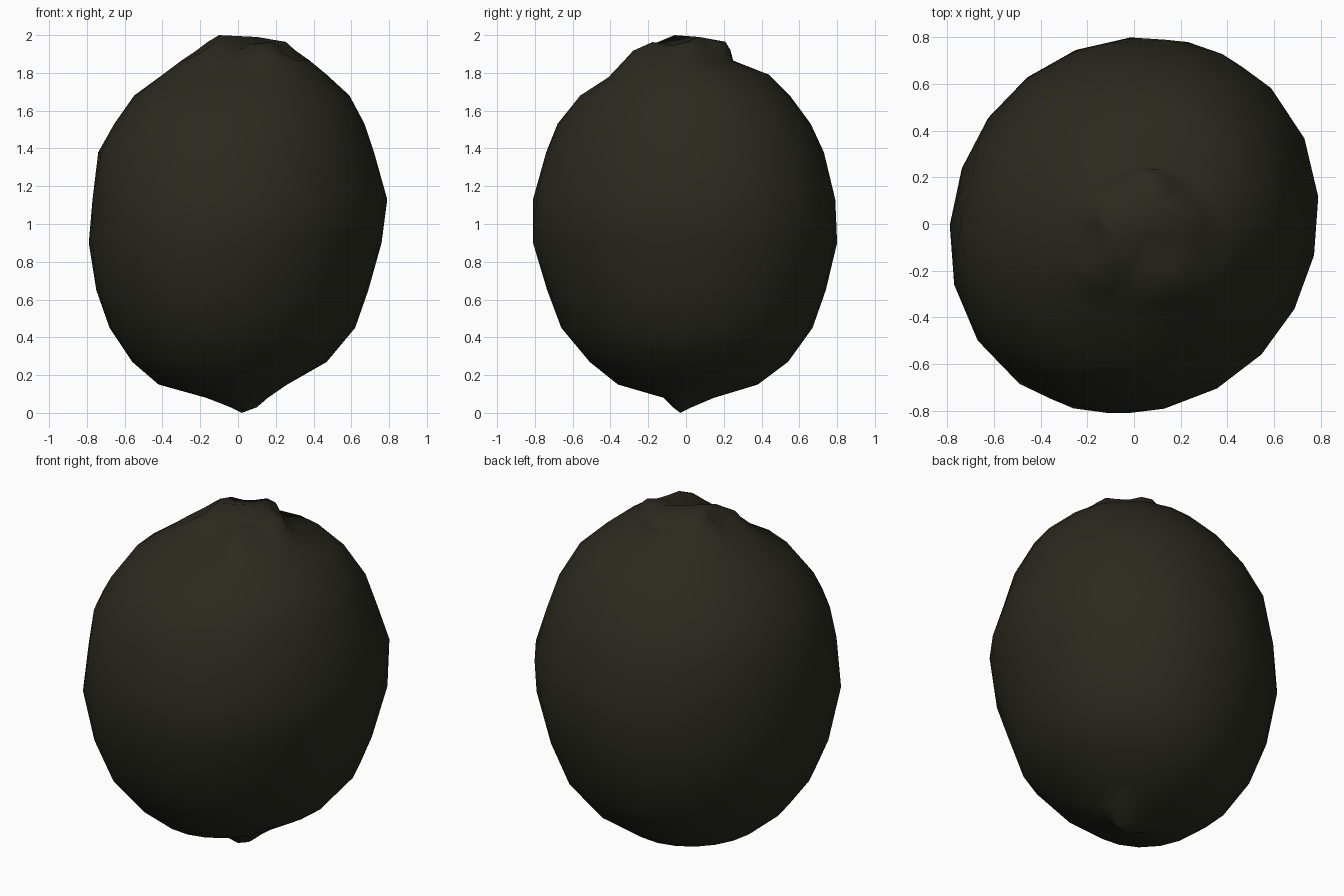
import bpy, bmesh, math

if "Cube" in bpy.data.objects:
    bpy.data.objects.remove(bpy.data.objects["Cube"])

SIDES = 20
# Cross-sections: z, left x, right x, front y, back y
RINGS = [
    (0.03, -0.04, 0.10, -0.07, 0.03),
    (0.08, -0.17, 0.16, -0.12, 0.15),
    (0.15, -0.42, 0.26, -0.36, 0.38),
    (0.27, -0.56, 0.47, -0.51, 0.54),
    (0.45, -0.68, 0.62, -0.66, 0.67),
    (0.65, -0.75, 0.69, -0.735, 0.74),
    (0.90, -0.79, 0.76, -0.81, 0.80),
    (1.13, -0.77, 0.79, -0.81, 0.79),
    (1.38, -0.74, 0.72, -0.74, 0.73),
    (1.53, -0.655, 0.67, -0.68, 0.66),
    (1.68, -0.55, 0.59, -0.56, 0.55),
    (1.79, -0.40, 0.47, -0.445, 0.44),
    (1.865, -0.30, 0.38, -0.36, 0.25),
    (1.91, -0.23, 0.29, -0.30, 0.225),
    (1.955, -0.16, 0.25, -0.21, 0.20),
]

bm = bmesh.new()
loops = []
for i, (z, xl, xr, yf, yb) in enumerate(RINGS):
    loop = []
    for k in range(SIDES):
        a = 2 * math.pi * (k + 0.5 * (i % 2)) / SIDES
        c, s = math.cos(a), math.sin(a)
        # Body is wider along one diagonal
        r = 1.0 + 0.01 * math.sin(2 * a) ** 2
        if 0.1 < z < 1.85:
            r += 0.038 * math.sin(2 * a)
        dz = 0.0
        # Puckered folds around the stem end, lower at the front
        if z > 1.9:
            dz = 0.012 * math.sin(5 * a + 0.6)
            r += 0.05 * math.sin(5 * a + 0.6)
        # Dent in front of the stem end
        front = max(0.0, -math.sin(a + 0.2)) ** 6
        if z > 1.75:
            r -= 0.08 * front
            dz -= 0.02 * front
        x = (xl + xr) / 2 + (xr - xl) / 2 * c * r
        y = (yf + yb) / 2 + (yb - yf) / 2 * s * r
        loop.append(bm.verts.new((x, y, z + dz)))
    loops.append(loop)

# Skin between the staggered rings, as triangles
for i in range(len(loops) - 1):
    lo, hi = loops[i], loops[i + 1]
    for k in range(SIDES):
        n = (k + 1) % SIDES
        if i % 2 == 0:
            bm.faces.new((lo[k], lo[n], hi[k]))
            bm.faces.new((lo[n], hi[n], hi[k]))
        else:
            bm.faces.new((lo[k], lo[n], hi[n]))
            bm.faces.new((lo[k], hi[n], hi[k]))

# Pointed base and the two knobs of the stem scar
tip = bm.verts.new((0.02, -0.03, 0.0))
scar = bm.verts.new((-0.10, -0.06, 2.0))
mid = bm.verts.new((0.10, 0.07, 1.99))
dip = bm.verts.new((0.04, -0.06, 1.95))
for k in range(SIDES):
    n = (k + 1) % SIDES
    bm.faces.new((loops[0][n], loops[0][k], tip))
top = loops[-1]
for k in range(SIDES):
    n = (k + 1) % SIDES
    # back right fans to one knob, left to the other, front to the dip
    apex = mid if (k < 7 or k >= 19) else scar if k < 14 else dip
    bm.faces.new((top[k], top[n], apex))
bm.faces.new((top[7], scar, mid))
bm.faces.new((top[14], dip, scar))
bm.faces.new((top[19], mid, dip))
bm.faces.new((scar, dip, mid))

bmesh.ops.recalc_face_normals(bm, faces=bm.faces)
for f in bm.faces:
    f.smooth = True
mesh = bpy.data.meshes.new("fruit_body")
bm.to_mesh(mesh)
bm.free()
body = bpy.data.objects.new("fruit_body", mesh)
bpy.context.collection.objects.link(body)

skin = bpy.data.materials.new("dark olive skin")
skin.diffuse_color = (0.023, 0.023, 0.014, 1)
skin.use_nodes = True
skin.node_tree.nodes["Principled BSDF"].inputs["Base Color"].default_value = skin.diffuse_color
mesh.materials.append(skin)
